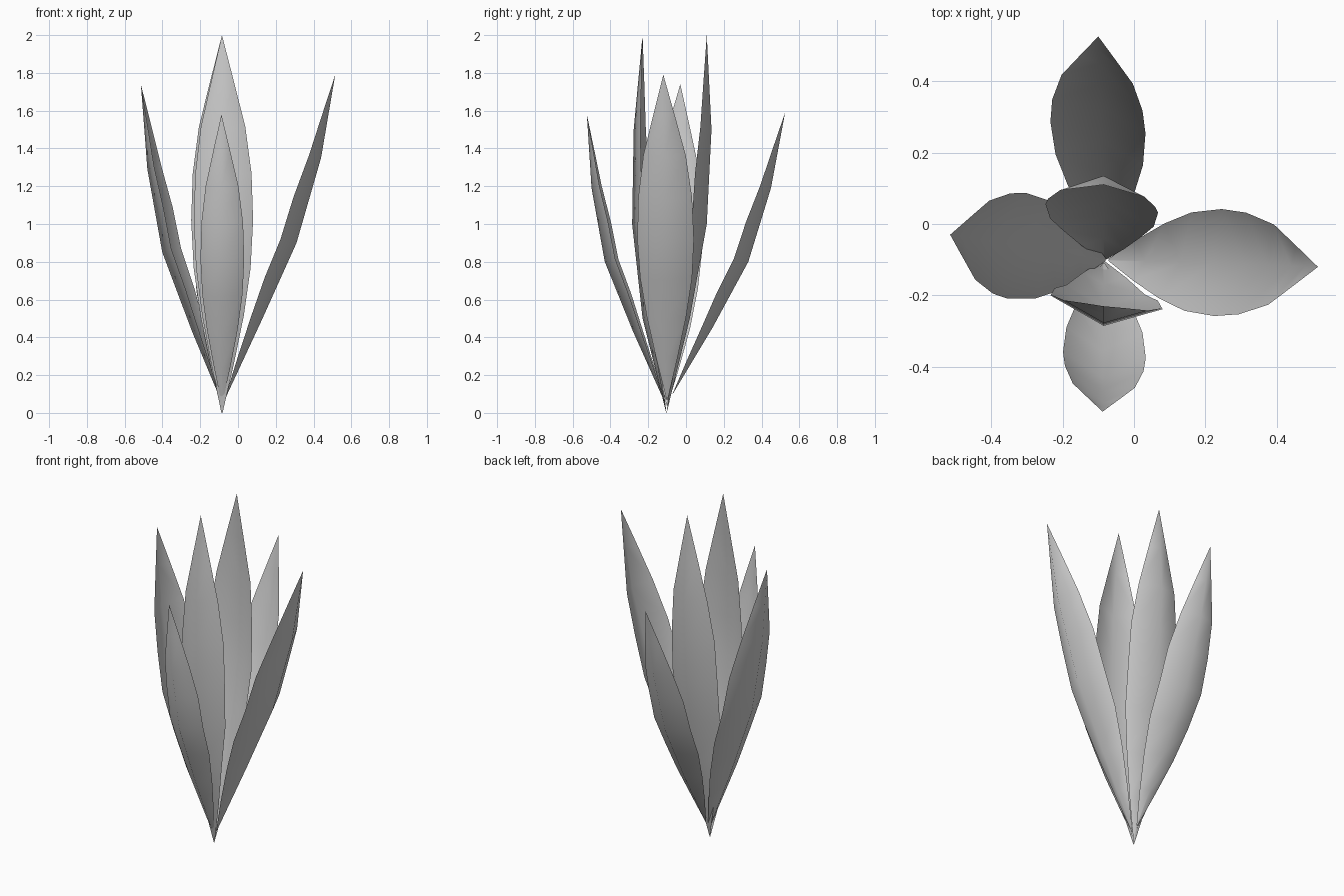
import bpy, math
from mathutils import Vector

if "Cube" in bpy.data.objects:
    bpy.data.objects.remove(bpy.data.objects["Cube"])

# Share of the full half width at each eighth of a leaf's length
WIDTH = [0.02, 0.38, 0.70, 0.92, 1.0, 0.95, 0.75, 0.38, 0.0]
ROWS = 8


def leaf(name, base, tip, profile, out_angle, half_width, cup):
    """Pointed, cupped leaf. profile: (distance out from base, height) at each quarter."""
    base, tip = Vector((*base, 0)), Vector((*tip, 0))
    along = (tip - base).normalized()
    a = math.radians(out_angle)
    out = Vector((math.cos(a), math.sin(a), 0))
    side = Vector((-out.y, out.x, 0))
    verts, faces = [], []
    for i in range(ROWS):
        k, f = divmod(i / 2, 1)
        (r0, z0), (r1, z1) = profile[int(k)], profile[int(k) + 1]
        mid = base + along * (r0 + (r1 - r0) * f) + Vector((0, 0, z0 + (z1 - z0) * f))
        w = half_width * WIDTH[i]
        inward = out * (-cup * w) + Vector((0, 0, 0.12 * w))
        verts += [mid - side * w + inward, mid, mid + side * w + inward]
    r, z = profile[-1]
    verts.append(base + along * r + Vector((0, 0, z)))
    for i in range(ROWS - 1):
        n = 3 * i
        faces += [(n, n + 1, n + 4, n + 3), (n + 1, n + 2, n + 5, n + 4)]
    n = 3 * (ROWS - 1)
    faces += [(n, n + 1, n + 3), (n + 1, n + 2, n + 3)]
    mesh = bpy.data.meshes.new(name)
    mesh.from_pydata([tuple(v) for v in verts], [], faces)
    mesh.polygons.foreach_set("use_smooth", [True] * len(mesh.polygons))
    mesh.update()
    obj = bpy.data.objects.new(name, mesh)
    bpy.context.collection.objects.link(obj)
    return obj


# Spreading outer leaves
leaf("right_leaf", (-0.08, -0.10), (0.515, -0.12),
     [(0.01, 0.07), (0.21, 0.50), (0.39, 0.90), (0.52, 1.35), (0.595, 1.79)], -4, 0.15, 0.5)
leaf("left_leaf", (-0.08, -0.10), (-0.515, -0.03),
     [(0.0, 0.04), (0.165, 0.43), (0.325, 0.85), (0.405, 1.29), (0.44, 1.74)], 170, 0.15, 0.5)
leaf("back_leaf", (-0.08, -0.08), (-0.10, 0.525),
     [(0.01, 0.10), (0.22, 0.45), (0.41, 0.80), (0.53, 1.19), (0.605, 1.59)], 83, 0.134, 0.45)
leaf("front_leaf", (-0.085, -0.11), (-0.088, -0.525),
     [(0.0, 0.05), (0.17, 0.43), (0.32, 0.80), (0.39, 1.19), (0.415, 1.58)], 266, 0.116, 0.55)

# Upright inner leaves
leaf("back_inner_leaf", (-0.085, -0.10), (-0.085, 0.11),
     [(0.0, 0.01), (0.12, 0.50), (0.21, 1.00), (0.235, 1.50), (0.21, 2.0)], 85.5, 0.158, 0.42)
leaf("front_inner_leaf", (-0.085, -0.105), (-0.085, -0.23),
     [(0.0, 0.0), (0.125, 0.50), (0.18, 1.00), (0.172, 1.50), (0.125, 2.0)], 263, 0.158, 0.42)
